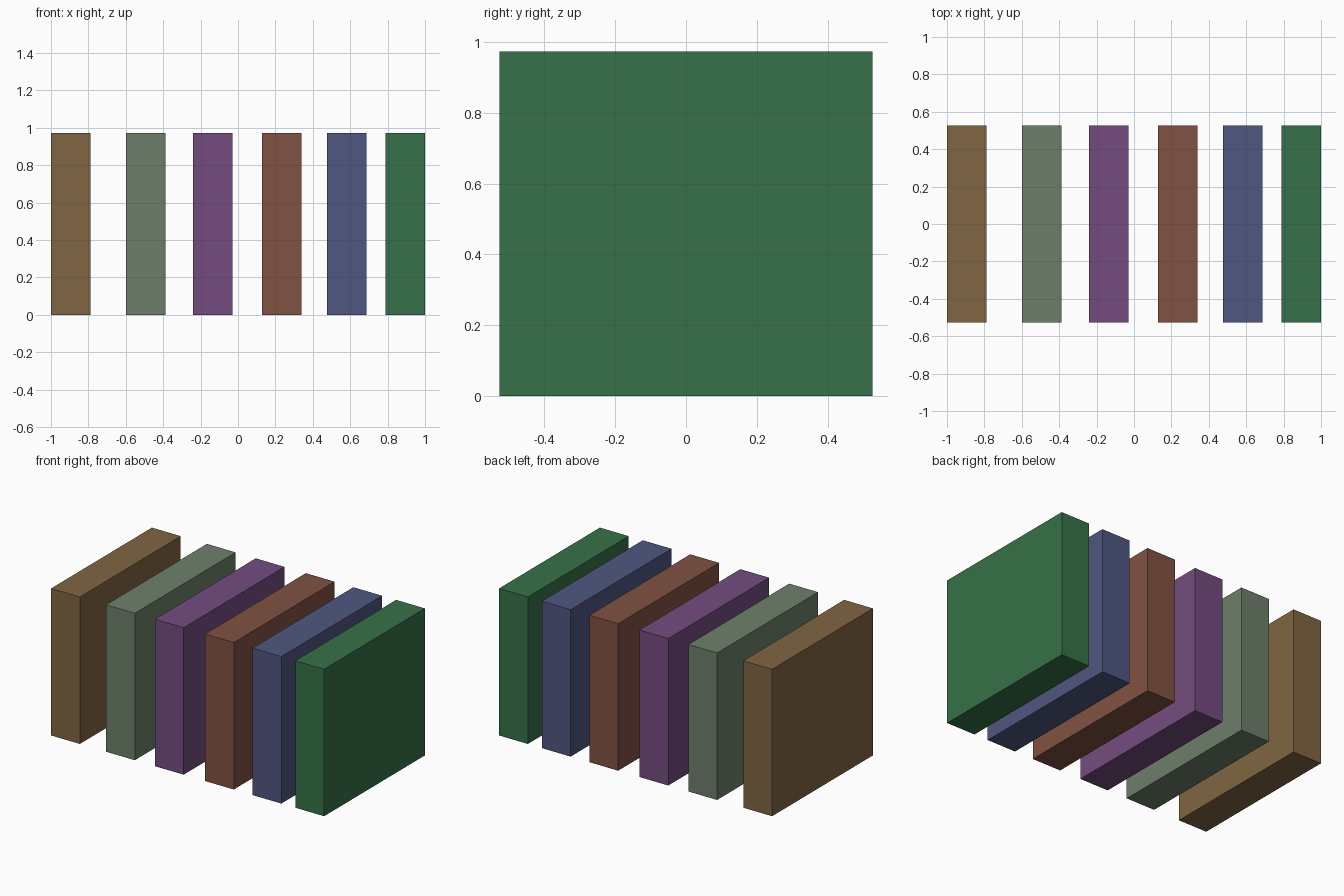
import bpy

cube = bpy.data.objects.get("Cube")
if cube:
    bpy.data.objects.remove(cube, do_unlink=True)

WIDTH, DEPTH, HEIGHT = 0.211, 1.055, 0.973


def linear(channel):
    c = channel / 255
    return c / 12.92 if c <= 0.04045 else ((c + 0.055) / 1.055) ** 2.4


def make_material(name, rgb):
    colour = (*[linear(c) for c in rgb], 1)
    mat = bpy.data.materials.new(name)
    mat.use_nodes = True
    mat.diffuse_color = colour
    mat.node_tree.nodes["Principled BSDF"].inputs["Base Color"].default_value = colour
    return mat


def make_slab(colour_name, x, rgb):
    bpy.ops.mesh.primitive_cube_add(size=1, location=(x, 0, HEIGHT / 2))
    slab = bpy.context.object
    slab.name = colour_name + "_slab"
    slab.scale = (WIDTH, DEPTH, HEIGHT)
    bpy.ops.object.transform_apply(location=False, rotation=False, scale=True)
    slab.data.materials.append(make_material(colour_name, rgb))


# Row of upright slabs, with gaps that narrow towards +x
for colour_name, x, rgb in (
    ("brown", -0.8945, (129, 102, 66)),
    ("sage", -0.492, (109, 128, 106)),
    ("purple", -0.134, (116, 75, 128)),
    ("rust", 0.233, (129, 82, 66)),
    ("slate_blue", 0.581, (80, 87, 128)),
    ("green", 0.8945, (54, 113, 72)),
):
    make_slab(colour_name, x, rgb)
